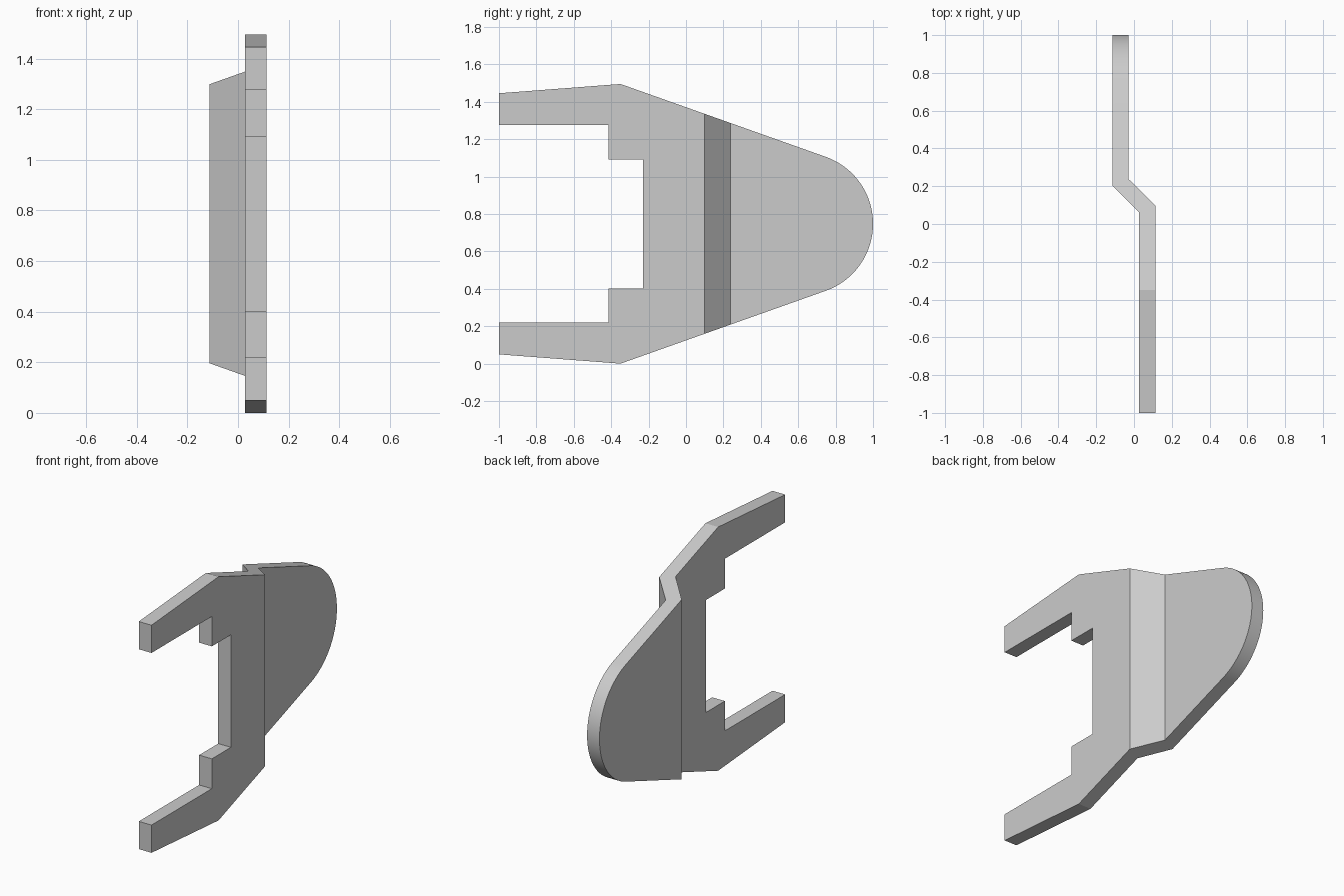
import bpy, bmesh
from math import sin, cos, radians
from mathutils import Vector

cube = bpy.data.objects.get("Cube")
if cube:
    bpy.data.objects.remove(cube, do_unlink=True)

MID_Z = 0.7475

grey = bpy.data.materials.new("plain_grey")
grey.use_nodes = True
grey.diffuse_color = (0.6, 0.6, 0.6, 1)
grey.node_tree.nodes["Principled BSDF"].inputs["Base Color"].default_value = (0.6, 0.6, 0.6, 1)


def prism(name, outline, offset):
    """Extrude a closed outline along the offset."""
    bm = bmesh.new()
    face = bm.faces.new([bm.verts.new(p) for p in outline])
    extruded = bmesh.ops.extrude_face_region(bm, geom=[face])["geom"]
    verts = [g for g in extruded if isinstance(g, bmesh.types.BMVert)]
    bmesh.ops.translate(bm, verts=verts, vec=Vector(offset))
    bmesh.ops.recalc_face_normals(bm, faces=bm.faces)
    mesh = bpy.data.meshes.new(name)
    bm.to_mesh(mesh)
    bm.free()
    obj = bpy.data.objects.new(name, mesh)
    bpy.context.collection.objects.link(obj)
    mesh.materials.append(grey)
    return obj


# Upper half of the side silhouette: stepped notch, prong, then rounded tail
half = [(-0.23, 0.345), (-0.415, 0.345), (-0.415, 0.528), (-1, 0.528),
        (-1, 0.698), (-0.35, 0.7475)]
radius, steps = 0.38, 24
for i in range(steps + 1):
    a = radians(70.7) * (1 - i / steps)
    half.append((1 - radius + radius * cos(a), radius * sin(a)))
full = half + [(y, -h) for y, h in reversed(half[:-1])]
silhouette = prism("silhouette_cutter", [(-0.5, y, MID_Z + h) for y, h in full], (1, 0, 0))

# Sheet with a diagonal jog, extruded upward
jog = [(0.027, -1.1), (0.113, -1.1), (0.113, 0.098), (-0.029, 0.238),
       (-0.029, 1.1), (-0.113, 1.1), (-0.113, 0.203), (0.027, 0.063)]
plate = prism("forked_plate", [(x, y, -0.2) for x, y in jog], (0, 0, 1.9))

# Trim the sheet to the silhouette
trim = plate.modifiers.new("trim", "BOOLEAN")
trim.operation = "INTERSECT"
trim.solver = "EXACT"
trim.object = silhouette
bpy.ops.object.select_all(action="DESELECT")
bpy.context.view_layer.objects.active = plate
plate.select_set(True)
bpy.ops.object.modifier_apply(modifier=trim.name)
bpy.data.objects.remove(silhouette, do_unlink=True)

# Smooth only the rounded tail
bpy.ops.object.shade_smooth_by_angle(angle=radians(10))
